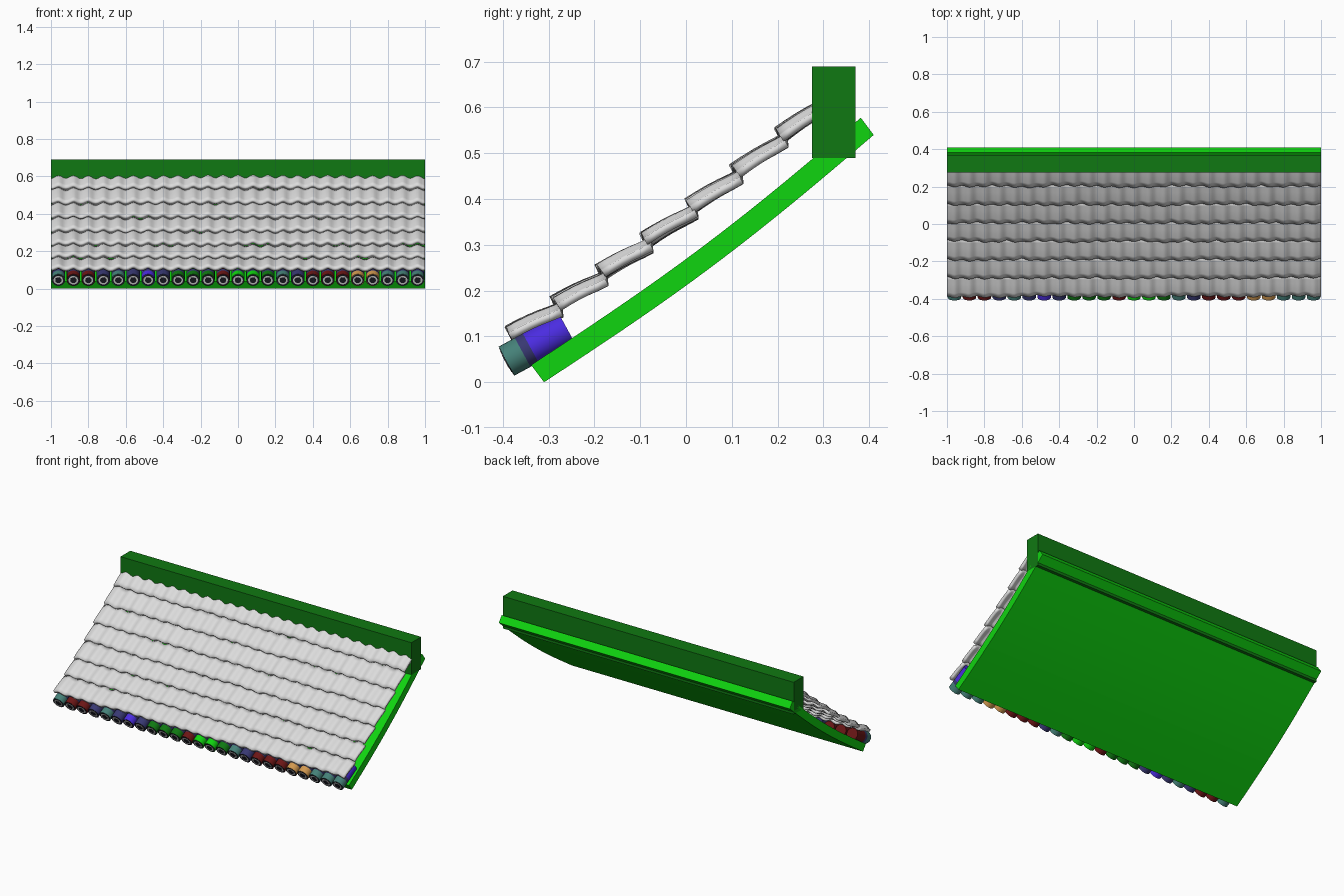
import bpy, bmesh, math, random
from mathutils import Vector

random.seed(4)
if "Cube" in bpy.data.objects:
    bpy.data.objects.remove(bpy.data.objects["Cube"])


def material(name, r, g, b):
    m = bpy.data.materials.new(name)
    m.diffuse_color = (r, g, b, 1)
    m.use_nodes = True
    m.node_tree.nodes["Principled BSDF"].inputs["Base Color"].default_value = (r, g, b, 1)
    return m


MATS = {
    "bright": material("bright green", 0.005, 0.66, 0.005),
    "green": material("dark green", 0.005, 0.19, 0.006),
    "tile": material("pale grey", 0.72, 0.72, 0.72),
    "teal": material("teal", 0.06, 0.22, 0.19),
    "red": material("dark red", 0.15, 0.008, 0.008),
    "navy": material("navy blue", 0.04, 0.04, 0.17),
    "purple": material("violet blue", 0.07, 0.025, 0.75),
    "orange": material("ochre", 0.65, 0.32, 0.08),
    "white": material("white", 0.8, 0.8, 0.8),
    "black": material("near black", 0.015, 0.015, 0.025),
}


def finish(name, bm, mat):
    mesh = bpy.data.meshes.new(name)
    bm.to_mesh(mesh)
    bm.free()
    mesh.materials.append(MATS[mat])
    ob = bpy.data.objects.new(name, mesh)
    bpy.context.collection.objects.link(ob)
    return ob


def smooth(ob, angle):
    bpy.ops.object.select_all(action="DESELECT")
    ob.select_set(True)
    bpy.context.view_layer.objects.active = ob
    bpy.ops.object.shade_smooth_by_angle(angle=math.radians(angle))


def prism(name, profile, mat):
    """Extrude a closed (y, z) profile across the full width."""
    bm = bmesh.new()
    face = bm.faces.new([bm.verts.new((-1, y, z)) for y, z in profile])
    ext = bmesh.ops.extrude_face_region(bm, geom=[face])["geom"]
    bmesh.ops.translate(bm, vec=(2, 0, 0),
                        verts=[v for v in ext if isinstance(v, bmesh.types.BMVert)])
    bmesh.ops.recalc_face_normals(bm, faces=bm.faces)
    return finish(name, bm, mat)


# Ridge beam
prism("ridge_beam", [(0.275, 0.49), (0.37, 0.49), (0.37, 0.69), (0.275, 0.69)], "green")

# Sagging deck board under the tiles
low, high = Vector((-0.31, 0.0)), Vector((0.41, 0.54))
up = Vector((-0.6, 0.8))
steps = 16
under = [low.lerp(high, i / steps) - up * 0.018 * math.sin(math.pi * i / steps)
         for i in range(steps + 1)]
over = [p + up * 0.047 for p in reversed(under)]
smooth(prism("deck_board", under + over, "bright"), 30)

# Overlapping rows of wavy tiles
PITCH, ROW, SUB, LEN = 0.08, 0.098, 8, 5


def crest(y):
    t = y + 0.39
    return 0.12 + 0.695 * t + 0.144 * t * (t - 0.295)


def tile_row(index):
    front = -0.388 + ROW * index
    z0, z1 = crest(front), crest(front + ROW) - 0.02
    slip = [random.uniform(-1, 1) for _ in range(27)]
    lift = [random.uniform(-1, 1) for _ in range(27)]
    bm = bmesh.new()
    grid = []
    count = 25 * SUB
    for i in range(count + 1):
        x = -1 + 2 * i / count
        k, f = divmod(i / SUB, 1)
        k = int(k)
        dy = 0.005 * (slip[k] * (1 - f) + slip[k + 1] * f)
        dz = 0.003 * (lift[k] * (1 - f) + lift[k + 1] * f)
        wave = math.cos(math.tau * x / PITCH)
        line = []
        for j in range(LEN + 1):
            t = j / LEN * 1.15
            bulge = 0.003 * math.sin(math.pi * min(t, 1))
            y = front + ROW * t + (dy - 0.004 * wave) * (1 - t * 0.8)
            z = z0 + (z1 - z0) * t + 0.007 * (wave - 1) + dz + bulge
            line.append(bm.verts.new((x, y, z)))
        grid.append(line)
    for a, b in zip(grid, grid[1:]):
        for j in range(LEN):
            bm.faces.new((a[j], b[j], b[j + 1], a[j + 1]))
    ob = finish(f"tile_row_{index + 1}", bm, "tile")
    solid = ob.modifiers.new("thickness", "SOLIDIFY")
    solid.thickness = 0.017
    solid.offset = -1
    smooth(ob, 40)


for r in range(7):
    tile_row(r)

# Round rafters with painted ends
TILT = math.radians(28.5)
BACK = Vector((0, math.cos(TILT), math.sin(TILT)))
FACE = Vector((0, -0.392, 0.046))


def rod(name, x, start, end, radius, mat):
    """Cylinder along the rafter axis, measured from its front face."""
    bm = bmesh.new()
    bmesh.ops.create_cone(bm, cap_ends=True, segments=24, radius1=radius,
                          radius2=radius, depth=end - start)
    ob = finish(name, bm, mat)
    ob.location = FACE + BACK * (start + end) / 2 + Vector((x, 0, 0))
    ob.rotation_euler = (math.pi / 2 + TILT, 0, 0)
    smooth(ob, 40)


tips = ("teal red red navy teal navy purple navy green green green red bright "
        "bright green teal navy red red red orange orange teal teal teal").split()
for n, tip in enumerate(tips):
    x = PITCH * (n - 12)
    body = {0: "red", 24: "purple"}.get(n, tip)
    rod(f"rafter_tip_{n + 1}", x, 0, 0.04, 0.036, tip)
    rod(f"rafter_band_{n + 1}", x, 0.04, 0.06, 0.036, "navy")
    rod(f"rafter_body_{n + 1}", x, 0.06, 0.15, 0.036, body)
    rod(f"rafter_face_{n + 1}", x, -0.001, 0.002, 0.033, "black")
    rod(f"rafter_ring_{n + 1}", x, -0.002, 0.002, 0.026, "white")
    rod(f"rafter_centre_{n + 1}", x, -0.003, 0.002, 0.017, "black")
